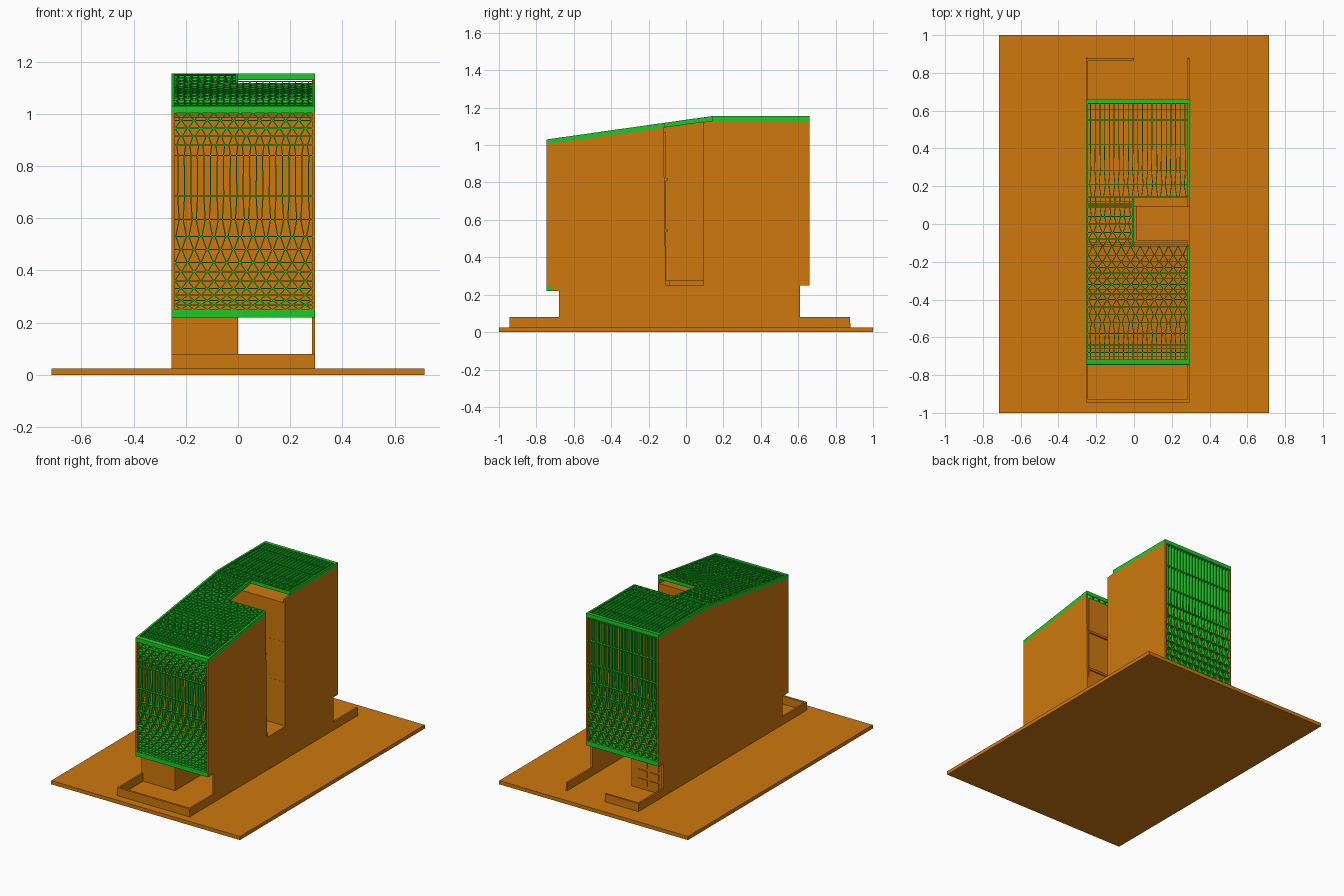
import bpy, bmesh
from mathutils import Vector

if "Cube" in bpy.data.objects:
    bpy.data.objects.remove(bpy.data.objects["Cube"])

X0, X1, T = -0.255, 0.295, 0.012          # house width and wall thickness


def material(name, rgb):
    m = bpy.data.materials.new(name)
    m.diffuse_color = (*rgb, 1)
    m.use_nodes = True
    m.node_tree.nodes["Principled BSDF"].inputs["Base Color"].default_value = m.diffuse_color
    return m


ORANGE = material("timber_orange", (0.62, 0.19, 0.004))
GREEN = material("screen_green", (0.01, 0.60, 0.02))


def finish(name, bm, mat):
    bmesh.ops.recalc_face_normals(bm, faces=bm.faces)
    me = bpy.data.meshes.new(name)
    bm.to_mesh(me)
    bm.free()
    me.materials.append(mat)
    ob = bpy.data.objects.new(name, me)
    bpy.context.collection.objects.link(ob)
    return ob


def boxes(name, spans, mat=ORANGE):
    """One object from boxes given as (x0, x1, y0, y1, z0, z1)."""
    bm = bmesh.new()
    for a, b, c, d, e, f in spans:
        vs = bmesh.ops.create_cube(bm, size=1)["verts"]
        bmesh.ops.scale(bm, vec=(b - a, d - c, f - e), verts=vs)
        bmesh.ops.translate(bm, vec=((a + b) / 2, (c + d) / 2, (e + f) / 2), verts=vs)
    return finish(name, bm, mat)


def extrude_yz(name, pts, xa, xb, mat=ORANGE):
    """Extrude a y-z outline along x."""
    bm = bmesh.new()
    face = bm.faces.new([bm.verts.new((xa, y, z)) for y, z in pts])
    new = bmesh.ops.extrude_face_region(bm, geom=[face])["geom"]
    bmesh.ops.translate(bm, vec=(xb - xa, 0, 0),
                        verts=[v for v in new if isinstance(v, bmesh.types.BMVert)])
    return finish(name, bm, mat)


def bar(bm, a, b, depth, w):
    """Fin from a to b, w thick, reaching along the depth vector."""
    side = (b - a).cross(depth).normalized() * (w / 2)
    lo = [bm.verts.new(p) for p in (a - side, b - side, b + side, a + side)]
    hi = [bm.verts.new(v.co + depth) for v in lo]
    bm.faces.new(lo)
    bm.faces.new(hi)
    for i in range(4):
        j = (i + 1) % 4
        bm.faces.new((lo[i], lo[j], hi[j], hi[i]))


def lattice(name, rows, place, amp, depth, xa=X0 + T, xb=X1 - T, ends=True):
    """Horizontal rails joined by zigzag fins; amp sets how far fins lean."""
    bm = bmesh.new()
    step = 0.025
    n = max(2, round((xb - xa) / step))
    step = (xb - xa) / n
    d = Vector(depth)

    def node(i, k):
        lean = (-1) ** (i + k) * amp(rows[k]) * 0.45
        return Vector((xa + step * (i + 0.5 + lean), *place(rows[k])))

    for k, r in enumerate(rows):
        bar(bm, Vector((xa, *place(r))), Vector((xb, *place(r))), d, 0.004)
        if k:
            for i in range(n):
                bar(bm, node(i, k - 1), node(i, k), d, 0.004)
    return finish(name, bm, GREEN)


def roof_z(y):
    return 1.005 + 0.125 * min(1, (y + 0.745) / 0.885)


def ramp(v, a, b):
    return max(0, min(1, (v - a) / (b - a)))


# Ground plate
boxes("base_plate", [(-0.715, 0.715, -1, 1, 0, 0.025)])

# Side walls: the right one has a courtyard slot
front_low = [(-0.945, 0.025), (-0.945, 0.08), (-0.68, 0.08), (-0.68, 0.22),
             (-0.745, 0.22), (-0.745, 1.005)]
slot = [(-0.12, roof_z(-0.12)), (-0.108, 0.25), (0.09, 0.25), (0.09, roof_z(0.09))]
back_low = [(0.14, 1.13), (0.66, 1.13), (0.66, 0.25), (0.61, 0.25), (0.61, 0.08),
            (0.875, 0.08), (0.88, 0.025)]
extrude_yz("left_wall", front_low + back_low, X0, X0 + T)
extrude_yz("right_wall", front_low + slot + back_low, X1 - T, X1)

# Low garden walls, with a driveway gap at the back right
XI, XJ = X0 + T, X1 - T
boxes("garden_walls", [(XI, XJ, -0.945, -0.93, 0.025, 0.08),
                       (XI, 0, 0.865, 0.878, 0.025, 0.08)])

# Ground floor room on the left, open passage on the right
boxes("ground_room", [(XI, 0, -0.68, -0.668, 0.025, 0.235),
                      (-0.012, 0, -0.668, 0.59, 0.025, 0.235),
                      (XI, 0, 0.578, 0.59, 0.025, 0.235)])
boxes("back_door_panels", [(x, x + 0.07, 0.59, 0.596, z, z + 0.045)
                           for x in (-0.21, -0.12) for z in (0.05, 0.11, 0.17)])

# Floors and facades behind the screens
boxes("upper_floor", [(XI, XJ, -0.68, 0.61, 0.225, 0.25)])
boxes("middle_floors", [(XI, XJ, a, b, z, z + 0.015)
                        for a, b in ((-0.668, -0.098), (0.092, 0.598)) for z in (0.535, 0.808)])
boxes("facades", [(XI, XJ, -0.68, -0.668, 0.25, 0.985),
                  (XI, XJ, -0.12, -0.108, 0.25, 1.06),
                  (XI, XJ, 0.093, 0.105, 0.25, 1.09),
                  (XI, XJ, 0.598, 0.61, 0.25, 1.09)])
boxes("courtyard_rim", [(0, XJ, -0.108, -0.085, 0.25, 0.275),
                        (0, 0.012, -0.085, 0.093, 0.25, 0.275)])
extrude_yz("front_ceiling", [(-0.68, 0.975), (-0.108, 1.056), (-0.108, 1.068), (-0.68, 0.987)], XI, XJ)
boxes("back_ceiling", [(XI, XJ, 0.093, 0.61, 1.08, 1.092)])

# Front screen
front_rows = [0.25, 0.268, 0.285, 0.305, 0.33, 0.36, 0.395, 0.43, 0.48, 0.53, 0.595, 0.685,
              0.84, 0.88, 0.915, 0.945, 0.975, 1.005]
lattice("front_screen", front_rows, lambda z: (-0.72, z),
        lambda z: max(ramp(z, 0.7, 0.45), ramp(z, 0.83, 0.95)), (0, -0.024, 0))
# Back screen
back_rows = [0.28, 0.32, 0.37, 0.42, 0.48, 0.54, 0.61, 0.69, 0.81, 0.97, 1.125]
lattice("back_screen", back_rows, lambda z: (0.636, z),
        lambda z: ramp(z, 0.75, 0.45), (0, 0.024, 0))
boxes("screen_sills", [(X0, X1, -0.746, -0.718, 0.22, 0.25),
                       (XI, XJ, 0.634, 0.66, 0.25, 0.28)], GREEN)

# Roof lattice: front slope, narrow link on the left, flat back
up = (0, 0, 0.025)
on_roof = lambda y: (y, roof_z(y))
slope_rows = [-0.72, -0.70, -0.68, -0.66, -0.64, -0.58, -0.52, -0.48, -0.44, -0.40, -0.37,
              -0.345, -0.32, -0.29, -0.26, -0.23, -0.20, -0.165, -0.118]
lattice("front_roof_screen", slope_rows, on_roof, lambda y: ramp(y, -0.66, -0.4), up)
lattice("link_roof_screen", [-0.118, -0.08, -0.045, 0.0, 0.04, 0.09, 0.10, 0.11, 0.12, 0.143],
        on_roof, lambda y: ramp(y, 0.12, -0.08), up, XI, -0.01)
lattice("back_roof_screen", [0.143, 0.21, 0.285, 0.42, 0.55, 0.64], on_roof,
        lambda y: 0.5 * ramp(y, 0.4, 0.14), up)

# Solid roof edging
def edge(name, ys, xa, xb):
    low = [on_roof(y) for y in ys]
    extrude_yz(name, low + [(y, z + 0.025) for y, z in reversed(low)], xa, xb, GREEN)


edge("left_roof_edge", (-0.745, 0.14, 0.66), X0, XI)
edge("front_right_roof_edge", (-0.745, -0.116), XJ, X1)
edge("back_right_roof_edge", (0.143, 0.66), XJ, X1)
edge("courtyard_roof_edge", (-0.118, 0.143), -0.01, 0)
edge("front_eave", (-0.745, -0.72), XI, XJ)
edge("back_eave", (0.64, 0.66), XI, XJ)
